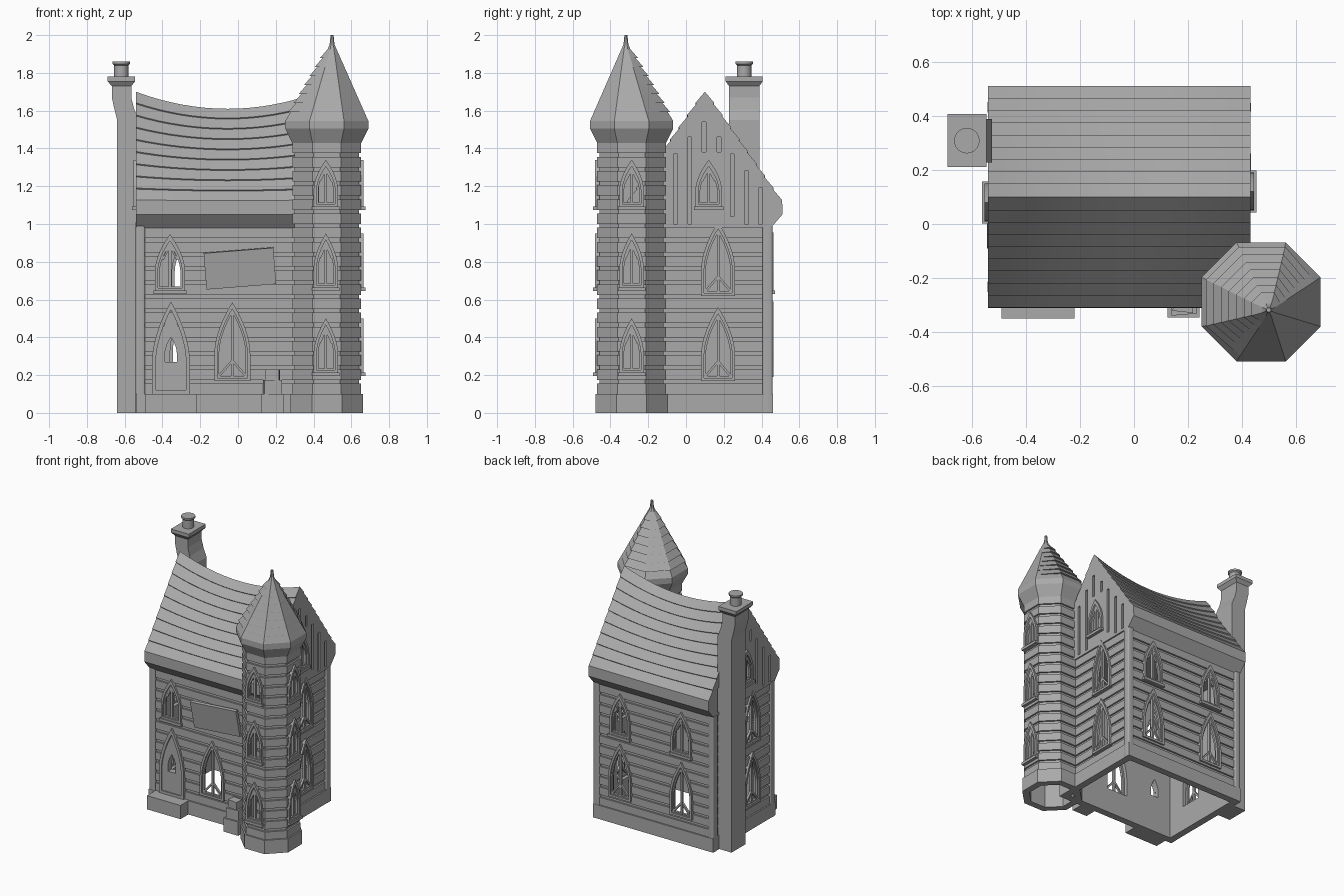
import bpy, bmesh, math
from mathutils import Matrix, Vector

if "Cube" in bpy.data.objects:
    bpy.data.objects.remove(bpy.data.objects["Cube"])

stone = bpy.data.materials.new("grey_stone")
stone.diffuse_color = (0.4, 0.4, 0.4, 1)
stone.use_nodes = True
stone.node_tree.nodes["Principled BSDF"].inputs["Base Color"].default_value = stone.diffuse_color


def finish(name, bm, matrix=None):
    bmesh.ops.recalc_face_normals(bm, faces=bm.faces)
    me = bpy.data.meshes.new(name)
    bm.to_mesh(me)
    bm.free()
    if matrix:
        me.transform(matrix)
    me.materials.append(stone)
    ob = bpy.data.objects.new(name, me)
    bpy.context.collection.objects.link(ob)
    return ob


def loft(bm, loops, ring=False):
    """Skin a stack of equal closed loops; cap the ends or close into a ring."""
    vs = [[bm.verts.new(p) for p in l] for l in loops]
    n = len(vs[0])
    pairs = list(zip(vs, vs[1:])) + ([(vs[-1], vs[0])] if ring else [])
    for a, b in pairs:
        for i in range(n):
            j = (i + 1) % n
            bm.faces.new((a[i], a[j], b[j], b[i]))
    if not ring:
        bm.faces.new(vs[0])
        bm.faces.new(vs[-1])


def box(bm, x0, x1, y0, y1, z0, z1):
    loft(bm, [rect(x0, x1, y0, y1, z) for z in (z0, z1)])


def rect(x0, x1, y0, y1, z):
    return [(x0, y0, z), (x1, y0, z), (x1, y1, z), (x0, y1, z)]


def octagon(cx, cy, apothem, z):
    r = apothem / math.cos(math.pi / 8)
    return [(cx + r * math.cos((i + .5) * math.pi / 4),
             cy + r * math.sin((i + .5) * math.pi / 4), z) for i in range(8)]


def arch(w, h, y, z0=0, n=8):
    """Pointed lancet outline in the xz plane."""
    right = [(w / 2, z0)]
    for i in range(n):
        s = i / n
        right.append((w / 2 * (1 - s ** 1.8), z0 + h * (.35 + .65 * s)))
    return ([(x, y, z) for x, z in right] + [(0, y, z0 + h)]
            + [(-x, y, z) for x, z in reversed(right)])


def frame(bm, w, h, t, y0, y1, z0=0):
    out = (w, h, z0)
    inn = (w - 2 * t, h - 3.2 * t, z0 + t)
    loft(bm, [arch(o[0], o[1], y, o[2]) for o, y in
              ((out, y0), (inn, y0), (inn, y1), (out, y1))], ring=True)


def bar(bm, a, b, t, y0, y1):
    d = Vector((b[0] - a[0], b[1] - a[1])).normalized() * t / 2
    q = [(a[0] - d.y, a[1] + d.x), (a[0] + d.y, a[1] - d.x),
         (b[0] + d.y, b[1] - d.x), (b[0] - d.y, b[1] + d.x)]
    loft(bm, [[(x, y, z) for x, z in q] for y in (y0, y1)])


def wall_matrix(x, y, z, side):
    turn = {"front": 0, "right": 90, "back": 180, "left": -90}[side]
    return Matrix.Translation((x, y, z)) @ Matrix.Rotation(math.radians(turn), 4, 'Z')


cuts = {"house": bmesh.new(), "tower": bmesh.new(), "roof": bmesh.new()}


def cut_prism(body, loops, m):
    loft(cuts[body], [[m @ Vector(p) for p in l] for l in loops])


def window(name, body, x, y, z, w, h, side, sill=False):
    m = wall_matrix(x, y, z, side)
    t = .016
    cut_prism(body, [arch(w - 1.4 * t, h - 2.4 * t, d, t * .7) for d in (-.05, .06)], m)
    bm = bmesh.new()
    frame(bm, w, h, t, -.013, .015)
    frame(bm, w - 2 * t + .004, h - 3.2 * t + .006, .011, -.002, .015, t - .002)
    bar(bm, (0, t), (0, h - 3.5 * t), .014, -.004, .014)
    if h > .35:
        for s in (-1, 1):
            bar(bm, (s * (w / 2 - t), t), (0, t + w * .48), .012, -.003, .013)
    else:
        for s in (-1, 1):
            bar(bm, (s * w * .24, h * .55), (0, h * .8), .009, -.002, .013)
    if sill:
        box(bm, -w / 2 - .008, w / 2 + .008, -.022, .01, -.016, .003)
    finish(name, bm, m)


def carve(ob, body):
    cutter = finish(body + "_cutter", cuts[body])
    cutter.hide_render = True
    mod = ob.modifiers.new("openings", 'BOOLEAN')
    mod.operation, mod.solver, mod.object = 'DIFFERENCE', 'EXACT', cutter
    dg = bpy.context.evaluated_depsgraph_get()
    me = bpy.data.meshes.new_from_object(ob.evaluated_get(dg))
    ob.modifiers.clear()
    ob.data = me
    bpy.data.objects.remove(cutter)


def courses(z0, z1, n, depth):
    """Plank profile: (height, outset) pairs with a groove over each plank."""
    prof, p = [(0, .01), (z0, .01)], (z1 - z0) / n
    for i in range(n):
        a = z0 + i * p
        prof += [(a, 0), (a + .74 * p, 0), (a + .74 * p, -depth), (a + p, -depth)]
    return prof


# House walls, hollow and open below
X0, X1, Y0, Y1 = -.53, .42, -.25, .45
bm = bmesh.new()
inner = [rect(X0 + .04, X1 - .04, Y0 + .04, Y1 - .04, z) for z in (.97, 0)]
loft(bm, inner + [rect(X0 - o, X1 + o, Y0 - o, Y1 + o, z)
                  for z, o in courses(.1, 1.0, 12, .012)])
house = finish("house_walls", bm)

# Corner posts
for i, (x, y) in enumerate(((X0, Y0), (X0, Y1), (X1, Y1))):
    bm = bmesh.new()
    sx, sy = (1 if x < 0 else -1), (1 if y < 0 else -1)
    xs, ys = sorted((x - sx * .012, x + sx * .038)), sorted((y - sy * .008, y + sy * .045))
    box(bm, *xs, *ys, 0, .99)
    bmesh.ops.bevel(bm, geom=[e for e in bm.edges if abs(e.verts[0].co.z - e.verts[1].co.z) > .5],
                    offset=.012, segments=3, affect='EDGES', profile=.5)
    finish("corner_post_%d" % i, bm)

# Tower walls
TX, TY = .47, -.288
bm = bmesh.new()
loft(bm, [octagon(TX, TY, .145, z) for z in (1.42, 0)]
     + [octagon(TX, TY, .182 + o, z) for z, o in courses(.1, 1.45, 18, .012)])
tower = finish("tower_walls", bm)

# Tower roof: leaning spire, shingle steps on the rear faces only
bm = bmesh.new()
rings = [(1.42, .178, 0, 0), (1.505, .22, 0, 0), (1.545, .22, 0, 0)]
for i in range(8):
    za, zb = 1.545 + i * .0475, 1.545 + (i + 1) * .0475
    ra, rb = .22 - i * .0245, .22 - (i + 1) * .0245
    rings += [(za + .001, ra, .0 if i == 0 else .012, i / 8), (zb, rb, 0, (i + 1) / 8)]
rings += [(1.95, .013, 0, 1), (2.0, .008, 0, 1)]
loops = []
for z, r, step, lean in rings:
    flat = octagon(TX + .028 * lean, TY - .03 * lean, r, z)
    wide = octagon(TX + .028 * lean, TY - .03 * lean, r + step, z)
    loops.append([wide[i] if 1 <= i <= 4 else flat[i] for i in range(8)])
loft(bm, loops)
finish("tower_roof", bm)

# Main roof: stepped shingle courses with a sagging ridge
half, N = [(.35, .98), (.41, 1.05)], 9
for i in range(N):
    a, b = i / N, (i + 1) / N
    off = .011
    half += [(.405 * (1 - a) + off * .4, 1.12 + .58 * a + off * .57)]
    half += [(.405 * (1 - b), 1.12 + .58 * b)]
section = half + [(-y, z) for y, z in reversed(half[:-1])]
bm = bmesh.new()
loops = []
for k in range(17):
    u = -1 + k / 8
    sag = .09 * (1 - u * u)
    loops.append([(-.055 + .485 * u, .10 + y, z - sag * max(0, (z - 1.12) / .58))
                  for y, z in section])
loft(bm, loops)
roof = finish("main_roof", bm)

# Slots in both gables
slots = [(-.08, 1.0, 1.46), (-.005, 1.38, 1.54), (.075, 1.38, 1.46), (.145, 1.04, 1.37),
         (.22, 1.0, 1.28), (.295, 1.0, 1.19), (-.155, 1.0, 1.37), (-.23, 1.0, 1.27), (-.3, 1.0, 1.18)]
for side, x in (("right", .43), ("left", -.54)):
    for u, a, b in slots:
        m = wall_matrix(x, .10, 0, side)
        cut_prism("roof", [rect(u - .01, u + .01, -.05, .012, z) for z in (a, b)], m)

# Windows
window("front_lower_window", "house", -.03, Y0, .17, .19, .415, "front")
window("front_upper_window", "house", -.36, Y0, .645, .16, .3, "front", True)
for x in (.215, -.28):
    window("back_lower_window", "house", x, Y1, .19, .18, .4, "back")
    window("back_upper_window", "house", x, Y1, .645, .16, .31, "back", True)
for side, x, y in (("right", X1, .17), ("left", X0, 0)):
    for z in (.17, .62):
        window(side + "_window", "house", x, y, z, .18, .39, side)
window("right_gable_window", "roof", .43, .12, 1.09, .14, .25, "right", True)
window("left_gable_window", "roof", -.54, .08, 1.09, .14, .25, "left", True)
for z, h in ((.21, .29), (.66, .29), (1.09, .25)):
    window("tower_front_window", "tower", TX - .005, TY - .182, z, .13, h, "front", True)
    window("tower_right_window", "tower", TX + .182, TY, z, .13, h, "right", True)

# Door: frame, recessed leaf and small arched light
dm = wall_matrix(-.355, Y0, .1, "front")
bm = bmesh.new()
frame(bm, .2, .49, .02, -.014, .015)
finish("door_frame", bm, dm)
light = [arch(.062, .13, d, .17) for d in (-.05, .06)]
cut_prism("house", light, dm)
bm = bmesh.new()
leaf = [arch(.17, .44, d, .0) for d in (-.006, .01)]
hole = [arch(.062, .13, d, .17) for d in (-.006, .01)]
loft(bm, [leaf[0], hole[0], hole[1], leaf[1]], ring=True)
finish("door_leaf", bm, dm)

carve(house, "house")
carve(tower, "tower")
carve(roof, "roof")

# Front step
bm = bmesh.new()
box(bm, -.49, -.22, -.35, -.24, 0, .1)
finish("front_step", bm)

# Tilted hanging sign
bm = bmesh.new()
box(bm, -.185, .185, -.012, .012, -.097, .097)
finish("sign_board", bm, Matrix.Translation((.01, -.268, .765))
       @ Matrix.Rotation(math.radians(-4.5), 4, 'Y') @ Matrix.Rotation(math.radians(8), 4, 'X'))

# Stacked blocks beside the tower
for i, (w, d, z0, z1, turn) in enumerate(((.12, .1, 0, .1, 0), (.095, .08, .1, .175, 5), (.075, .06, .175, .23, -6))):
    bm = bmesh.new()
    box(bm, -w / 2, w / 2, -d / 2, d / 2, z0, z1)
    finish("stacked_block_%d" % i, bm, Matrix.Translation((.183, -.295, 0))
           @ Matrix.Rotation(math.radians(turn), 4, 'Z'))

# Chimney with flared cap
bm = bmesh.new()
loft(bm, [rect(x0, x1, .308 - d, .308 + d, z) for x0, x1, d, z in (
    (-.64, -.525, .08, 0), (-.64, -.525, .08, 1.55), (-.655, -.55, .08, 1.61), (-.668, -.565, .08, 1.67),
    (-.668, -.565, .08, 1.73), (-.69, -.545, .098, 1.755), (-.69, -.545, .098, 1.78))])
finish("chimney", bm)
bm = bmesh.new()
loft(bm, [[(-.618 + r * math.cos(a * math.pi / 12), .308 + r * math.sin(a * math.pi / 12), z)
           for a in range(24)] for r, z in ((.038, 1.775), (.038, 1.84), (.047, 1.848), (.047, 1.86))])
finish("chimney_pot", bm)

# Smooth the curved parts, keep edges sharp
for ob in bpy.context.collection.objects:
    ob.select_set(ob.name in ("main_roof", "chimney_pot") or ob.name.startswith("corner_post"))
bpy.context.view_layer.objects.active = roof
bpy.ops.object.shade_smooth_by_angle(angle=math.radians(25))
